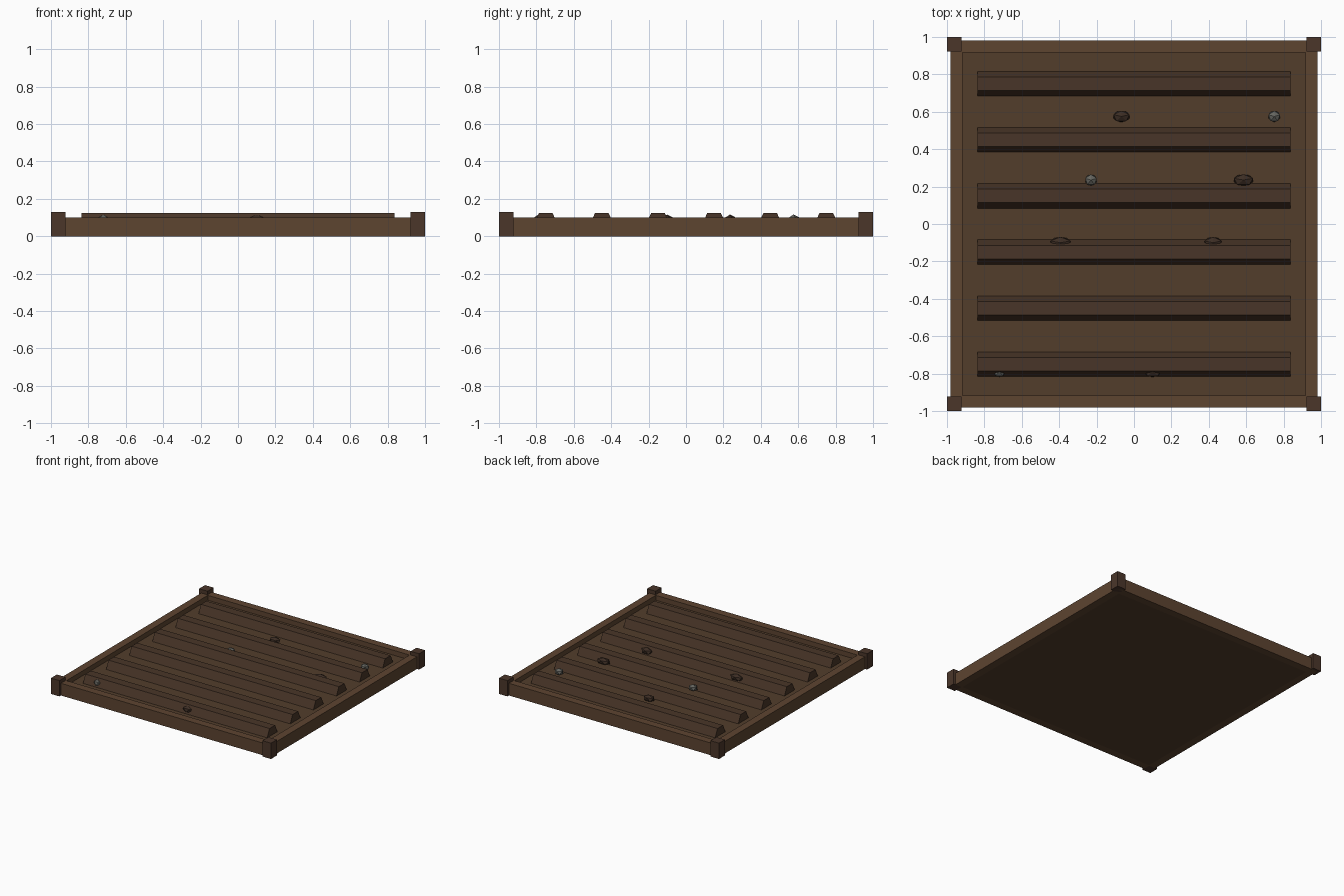
import bpy, bmesh, math
from mathutils import Matrix

if "Cube" in bpy.data.objects:
    bpy.data.objects.remove(bpy.data.objects["Cube"])


def material(name, rgb):
    m = bpy.data.materials.new(name)
    m.diffuse_color = (*rgb, 1)
    m.use_nodes = True
    m.node_tree.nodes["Principled BSDF"].inputs["Base Color"].default_value = m.diffuse_color
    return m


rail_mat = material("rail_wood", (0.11, 0.058, 0.03))
post_mat = material("post_wood", (0.07, 0.037, 0.023))
soil_mat = material("soil", (0.085, 0.047, 0.024))
ridge_mat = material("ridge_soil", (0.066, 0.036, 0.021))
clod_mat = material("clod_soil", (0.045, 0.026, 0.017))
stone_mat = material("stone_grey", (0.13, 0.13, 0.115))


def finish(bm, name, mat):
    bmesh.ops.recalc_face_normals(bm, faces=bm.faces)
    me = bpy.data.meshes.new(name)
    bm.to_mesh(me)
    bm.free()
    ob = bpy.data.objects.new(name, me)
    me.materials.append(mat)
    bpy.context.collection.objects.link(ob)
    return ob


def box(name, x0, x1, y0, y1, z0, z1, mat):
    bm = bmesh.new()
    m = Matrix.Translation(((x0 + x1) / 2, (y0 + y1) / 2, (z0 + z1) / 2)) \
        @ Matrix.Diagonal((x1 - x0, y1 - y0, z1 - z0, 1))
    bmesh.ops.create_cube(bm, size=1, matrix=m)
    return finish(bm, name, mat)


def ridge(name, y):
    # trapezoid profile swept along x
    bm = bmesh.new()
    profile = [(-0.066, 0.06), (0.066, 0.06), (0.036, 0.125), (-0.036, 0.125)]
    face = bm.faces.new([bm.verts.new((-0.837, y + a, z)) for a, z in profile])
    ext = bmesh.ops.extrude_face_region(bm, geom=[face], use_keep_orig=True)
    moved = [g for g in ext["geom"] if isinstance(g, bmesh.types.BMVert)]
    bmesh.ops.translate(bm, verts=moved, vec=(1.674, 0, 0))
    return finish(bm, name, ridge_mat)


def lump(name, x, y, rx, ry, rz, mat):
    bm = bmesh.new()
    m = Matrix.Translation((x, y, 0.088)) @ Matrix.Diagonal((rx, ry, rz, 1)) \
        @ Matrix.Rotation(math.pi / 2, 4, 'Z')
    bmesh.ops.create_icosphere(bm, subdivisions=1, radius=1, matrix=m)
    return finish(bm, name, mat)


# soil bed inside the frame
box("soil_bed", -0.92, 0.92, -0.92, 0.92, 0, 0.06, soil_mat)

# rails and corner posts
for s, side in ((-1, "a"), (1, "b")):
    lo, hi = sorted((s * 0.917, s * 0.98))
    box("long_rail_" + side, -0.98, 0.98, lo, hi, 0, 0.1, rail_mat)
    box("side_rail_" + side, lo, hi, -0.917, 0.917, 0, 0.1, rail_mat)
    for t in (-1, 1):
        x0, x1 = sorted((s * 0.923, s))
        y0, y1 = sorted((t * 0.923, t))
        box("corner_post", x0, x1, y0, y1, 0, 0.13, post_mat)

# planting ridges
for i in range(6):
    ridge("soil_ridge", -0.75 + 0.3 * i)

# clods and small stones
for x, y, rx in ((-0.067, 0.575, 0.05), (0.585, 0.235, 0.06), (-0.393, -0.1, 0.062),
                 (0.423, -0.1, 0.053), (0.1, -0.788, 0.052)):
    lump("soil_clod", x, y, rx, 0.034, 0.028, clod_mat)
for x, y in ((0.75, 0.575), (-0.23, 0.235), (-0.72, -0.788)):
    lump("small_stone", x, y, 0.036, 0.033, 0.028, stone_mat)
